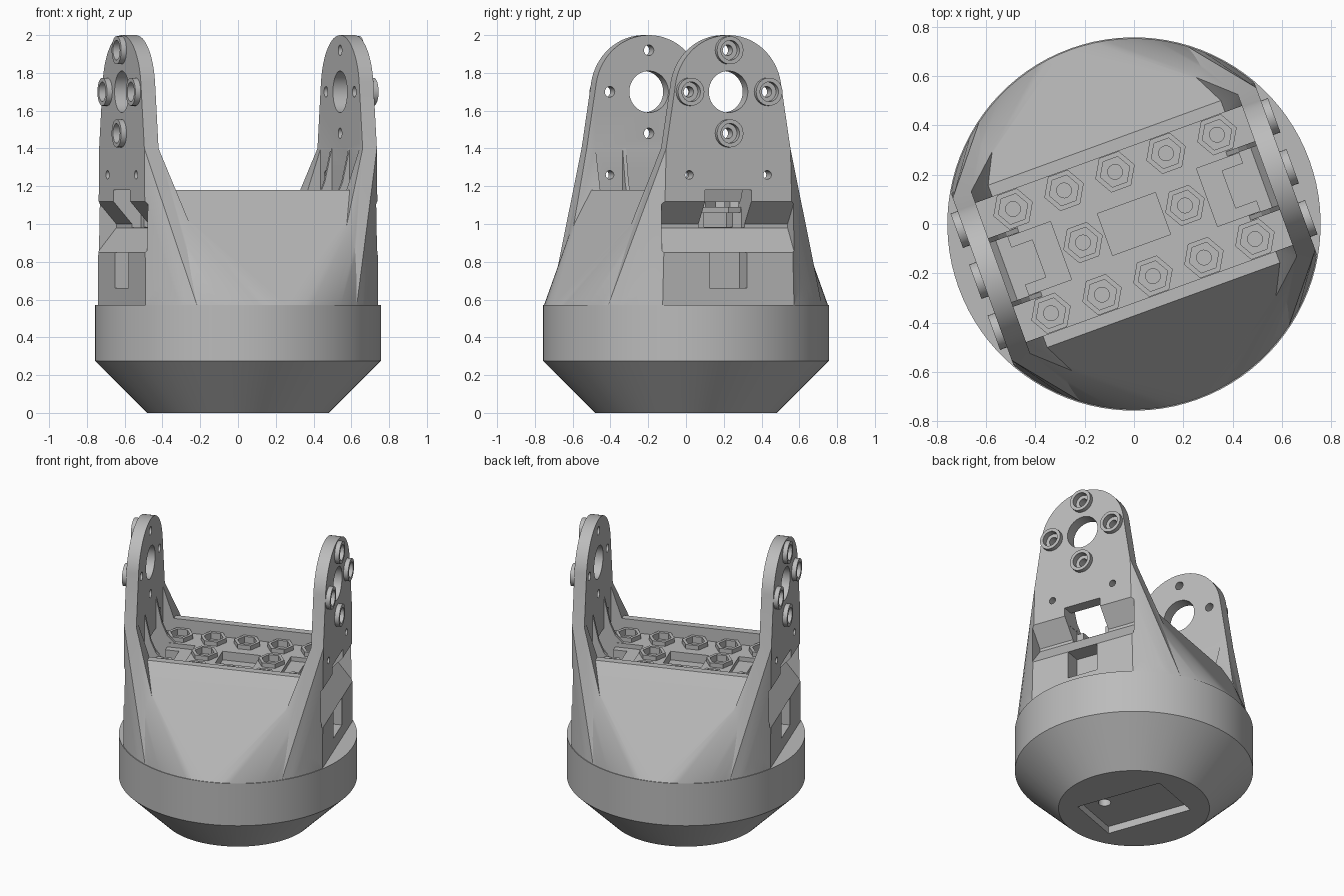
import bpy, bmesh, math
from mathutils import Vector

if "Cube" in bpy.data.objects:
    bpy.data.objects.remove(bpy.data.objects["Cube"])

TURN = math.radians(20)      # the whole upper bracket is turned about z
SIDES = (-1, 1)

grey = bpy.data.materials.new("machined_grey")
grey.use_nodes = True
grey.diffuse_color = (0.5, 0.5, 0.5, 1)
grey.node_tree.nodes["Principled BSDF"].inputs["Base Color"].default_value = (0.5, 0.5, 0.5, 1)


def solid(name, pieces):
    """One object holding a convex solid for each list of points."""
    bm = bmesh.new()
    for points in pieces:
        part = bmesh.new()
        for p in points:
            part.verts.new(p)
        hull = bmesh.ops.convex_hull(part, input=part.verts[:])
        loose = set(hull["geom_interior"]) | set(hull["geom_unused"])
        bmesh.ops.delete(part, geom=[g for g in loose if isinstance(g, bmesh.types.BMVert)],
                         context='VERTS')
        bmesh.ops.dissolve_limit(part, angle_limit=0.002, verts=part.verts[:], edges=part.edges[:])
        bmesh.ops.recalc_face_normals(part, faces=part.faces[:])
        temp = bpy.data.meshes.new("temp")
        part.to_mesh(temp)
        part.free()
        bm.from_mesh(temp)
        bpy.data.meshes.remove(temp)
    mesh = bpy.data.meshes.new(name)
    bm.to_mesh(mesh)
    bm.free()
    mesh.materials.append(grey)
    obj = bpy.data.objects.new(name, mesh)
    bpy.context.collection.objects.link(obj)
    return obj


def combine(obj, tool, operation):
    """Apply a boolean and discard the tool."""
    tool.hide_render = True
    mod = obj.modifiers.new("boolean", 'BOOLEAN')
    mod.object, mod.operation, mod.solver = tool, operation, 'EXACT'
    bpy.ops.object.select_all(action='DESELECT')
    bpy.context.view_layer.objects.active = obj
    obj.select_set(True)
    bpy.ops.object.modifier_apply(modifier=mod.name)
    bpy.data.objects.remove(tool)


def cut(obj, pieces):
    combine(obj, solid("cutter", pieces), 'DIFFERENCE')


def add(obj, pieces):
    combine(obj, solid("addition", pieces), 'UNION')


def box(u0, u1, v0, v1, z0, z1):
    return [(u, v, z) for u in (u0, u1) for v in (v0, v1) for z in (z0, z1)]


def ring(r, z, n=96, u=0, v=0):
    return [(u + r * math.cos(a), v + r * math.sin(a), z)
            for a in (math.tau * i / n for i in range(n))]


def post(u, v, r, z0, z1, n=32):
    return ring(r, z0, n, u, v) + ring(r, z1, n, u, v)


def pin(side, v, z, r, u0, u1, n=32):
    """Round rod lying along the arm-to-arm axis."""
    return [(side * u, v + b, z + a) for u in (u0, u1) for a, b, _ in ring(r, 0, n)]


def flip(side, points):
    return [(side * u, v, z) for u, v, z in points]


def finish(obj):
    obj.rotation_euler.z = TURN
    bpy.ops.object.select_all(action='DESELECT')
    bpy.context.view_layer.objects.active = obj
    obj.select_set(True)
    bpy.ops.object.shade_smooth_by_angle(angle=math.radians(25))


# Round base with a conical foot and a shallow pocket underneath
base = solid("round_base", [ring(0.48, 0) + ring(0.757, 0.275) + ring(0.757, 0.57)])
cut(base, [box(-0.195, 0.195, -0.3, 0.3, -0.1, 0.05)])
cut(base, [post(0.08, -0.17, 0.04, 0.02, 0.2)])
finish(base)

# Body blending from the round base to a long box
IN, OUT, HALF = 0.575, 0.655, 0.35
foot = [(max(-OUT, min(OUT, u)), v, z) for z in (0.5, 0.57) for u, v, _ in ring(0.752, 0)]
body = solid("body", [foot + box(-0.6, 0.6, -HALF, HALF, 1.1, 1.18)])

# Flared lower arms, then the rounded upper arms
flare = [(OUT, 0.37), (0.51, 0.552), (0.45, 0.602), (0.3, 0.6)]
for s in SIDES:
    lower = [(u, m * v, z) for u, v in flare for m in SIDES for z in (0.5, 0.57)]
    lower += box(IN, OUT, -HALF, HALF, 1.4, 1.4)
    add(body, [flip(s, lower)])
    upper = box(IN, OUT, -HALF, HALF, 1.25, 1.4) + pin(1, 0, 1.7, 0.3, IN, OUT, 72)
    add(body, [flip(s, upper)])

# Open tray between the arms with a lower floor at both ends
DECK = 1.09
cut(body, [box(-IN, IN, -0.3, 0.3, DECK, 1.6)])
cut(body, [box(-0.125, 0.125, -0.09, 0.09, 1.03, 1.3)]
    + [flip(s, box(0.315, IN - 0.01, -0.125, 0.125, 1.06, 1.2)) for s in SIDES])

# Hexagonal nut seats on the tray floor
seats = [(0.22 * i, 0.225 * s) for i in range(-2, 3) for s in SIDES]
seats += [(0.22 * s, 0) for s in SIDES]
add(body, [post(u, v, 0.085, 1.05, 1.12, 6) for u, v in seats])
cut(body, [post(u, v, 0.063, 1.075, 1.2, 6) for u, v in seats])
cut(body, [post(u, v, 0.03, 1.0, 1.2, 24) for u, v in seats])

# V groove, cable window and square recess on the outside of each arm
groove = [(u, v, z) for v in (-0.372, 0.372)
          for u, z in ((0.55, 0.98), (0.55, 1.0), (0.755, 0.726), (0.755, 1.234))]
cut(body, [flip(s, groove) for s in SIDES])
cut(body, [flip(s, box(0.5, 0.8, -0.13, 0.13, 0.981, 1.18)) for s in SIDES])
cut(body, [flip(s, box(0.41, 0.52, -0.08, 0.08, 0.985, 1.17)) for s in SIDES])
cut(body, [flip(s, box(0.54, 0.8, -0.105, 0.105, 0.66, 0.85)) for s in SIDES])

# Bolt bosses around each bearing hole, with counterbores
bolts = [(0, 1.92), (0, 1.48), (-0.22, 1.7), (0.22, 1.7)]
spots = [(s, v, z) for s in SIDES for v, z in bolts]
add(body, [pin(s, v, z, 0.074, 0.62, 0.685) for s, v, z in spots])
cut(body, [pin(s, v, z, 0.052, 0.645, 0.75) for s, v, z in spots])
cut(body, [pin(s, v, z, 0.028, 0.5, 0.75, 24) for s, v, z in spots]
    + [pin(s, 0, 1.7, 0.11, 0.5, 0.75, 64) for s in SIDES]
    + [pin(s, v, 1.26, 0.023, 0.5, 0.75, 24) for s in SIDES for v in (-0.22, 0.22)])
finish(body)

# Thin curved ribs bracing the arms against the tray
curve = [(IN, 1.4), (0.535, 1.22), (0.5, 1.14), (0.44, 1.08)]
pieces = []
for s in SIDES:
    for v in (-0.138, 0.138):
        for (u0, z0), (u1, z1) in zip(curve, curve[1:]):
            pieces.append([(s * u, v + t, z) for t in (-0.01, 0.01)
                           for u, z in ((u0, z0), (u1, z1), (0.59, z0), (0.59, z1))])
finish(solid("arm_ribs", pieces))
